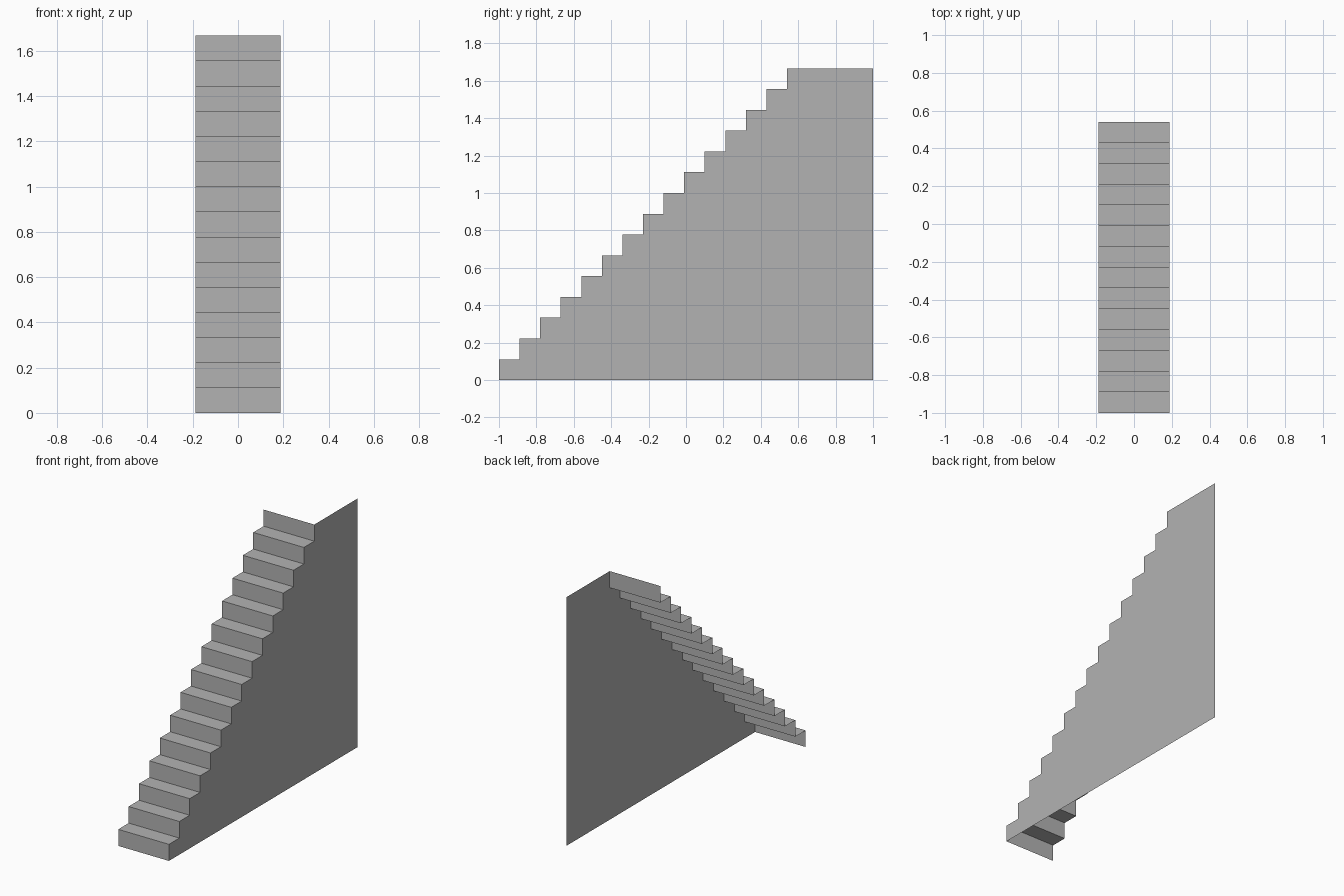
import bpy

cube = bpy.data.objects.get("Cube")
if cube:
    bpy.data.objects.remove(cube, do_unlink=True)

STEPS = 15
HALF_WIDTH = 0.188
RISE = 1.667 / STEPS
RUN = 0.11
FRONT, BACK = -1.0, 1.0

grey = bpy.data.materials.new("plain grey")
grey.use_nodes = True
colour = (0.45, 0.45, 0.45, 1)
grey.diffuse_color = colour
grey.node_tree.nodes["Principled BSDF"].inputs["Base Color"].default_value = colour


def add_part(name, verts, faces):
    mesh = bpy.data.meshes.new(name)
    mesh.from_pydata(verts, [], faces)
    mesh.materials.append(grey)
    obj = bpy.data.objects.new(name, mesh)
    bpy.context.collection.objects.link(obj)
    return obj


# Zigzag side profile as (y, z): bottom and top of every riser
profile = []
for i in range(STEPS):
    y = FRONT + i * RUN
    profile += [(y, i * RISE), (y, (i + 1) * RISE)]

# Open sheet of risers and treads, without a top landing
count = len(profile)
verts = [(x, y, z) for x in (-HALF_WIDTH, HALF_WIDTH) for y, z in profile]
faces = [(i, i + count, i + count + 1, i + 1) for i in range(count - 1)]
add_part("stair_steps", verts, faces)

# Single thin wall closing the left side, stepped along its upper edge
top = STEPS * RISE
outline = [(BACK, 0), (BACK, top)] + profile[:0:-1] + [(FRONT, 0)]
add_part("side_wall", [(HALF_WIDTH, y, z) for y, z in outline],
         [tuple(range(len(outline)))])
